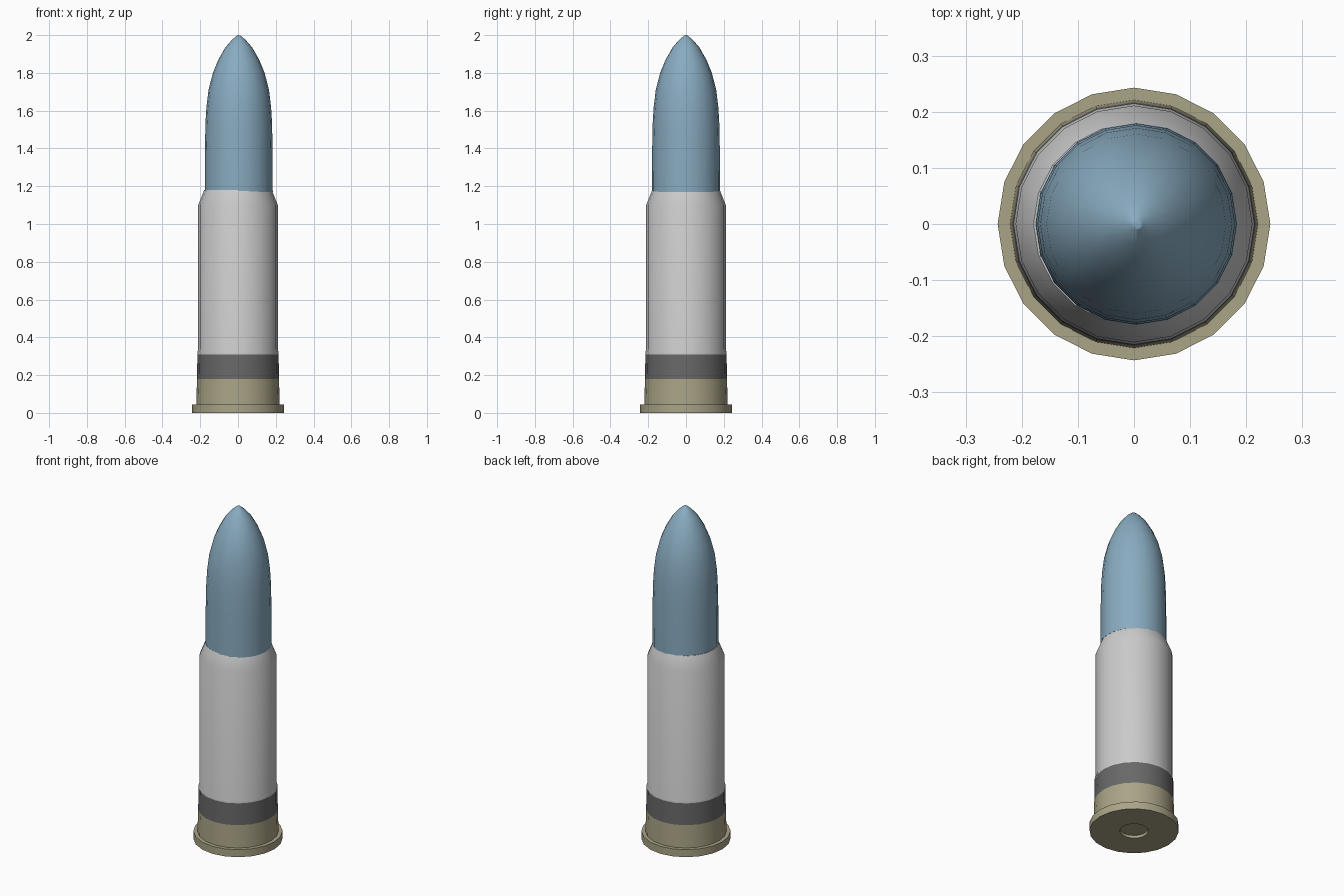
import bpy
import bmesh
import math

if "Cube" in bpy.data.objects:
    bpy.data.objects.remove(bpy.data.objects["Cube"])

SIDES = 20


def material(name, rgb):
    mat = bpy.data.materials.new(name)
    mat.diffuse_color = (*rgb, 1)
    mat.use_nodes = True
    mat.node_tree.nodes["Principled BSDF"].inputs["Base Color"].default_value = mat.diffuse_color
    return mat


def lathe(name, profile, mat=None, shift=0.0):
    """Revolve (radius, z) points; radius 0 closes an end with a single point."""
    bm = bmesh.new()
    rings = []
    for r, z in profile:
        n = 1 if r == 0 else SIDES
        rings.append([bm.verts.new((r * math.cos(math.tau * i / SIDES) + (shift if r else 0),
                                    r * math.sin(math.tau * i / SIDES), z)) for i in range(n)])
    for low, high in zip(rings, rings[1:]):
        for i in range(SIDES):
            j = (i + 1) % SIDES
            corners = [low[i % len(low)], low[j % len(low)],
                       high[j % len(high)], high[i % len(high)]]
            bm.faces.new(list(dict.fromkeys(corners)))
    bmesh.ops.recalc_face_normals(bm, faces=bm.faces)
    mesh = bpy.data.meshes.new(name)
    bm.to_mesh(mesh)
    bm.free()
    obj = bpy.data.objects.new(name, mesh)
    bpy.context.collection.objects.link(obj)
    if mat:
        mesh.materials.append(mat)
    bpy.ops.object.select_all(action='DESELECT')
    obj.select_set(True)
    bpy.context.view_layer.objects.active = obj
    bpy.ops.object.shade_smooth_by_angle(angle=math.radians(24))
    return obj


brass = material("brass", (0.40, 0.37, 0.24))
dark = material("dark_band", (0.14, 0.14, 0.14))
blue = material("blue", (0.25, 0.41, 0.53))

# Rimmed base with the recessed primer pocket underneath
lathe("rim_base", [(0, 0.015), (0.075, 0.015), (0.078, 0), (0.243, 0), (0.243, 0.045),
                   (0.221, 0.045), (0.217, 0.18)], brass)

# Dark band above the base
lathe("dark_band", [(0.217, 0.18), (0.215, 0.31)], dark)

# Case body with a shallow groove at the bottom and a sloping shoulder
lathe("case_body", [(0.215, 0.31), (0.215, 0.32), (0.211, 0.335),
                    (0.211, 1.10), (0.179, 1.18), (0.17, 1.18)])

# Pointed tip with a slightly off-centre seat
lathe("pointed_tip", [(0, 1.17), (0.18, 1.17), (0.179, 1.40), (0.176, 1.54), (0.171, 1.62),
                      (0.160, 1.71), (0.137, 1.80), (0.108, 1.87), (0.071, 1.935),
                      (0.036, 1.975), (0.010, 1.997), (0, 2.0)], blue, 0.004)
